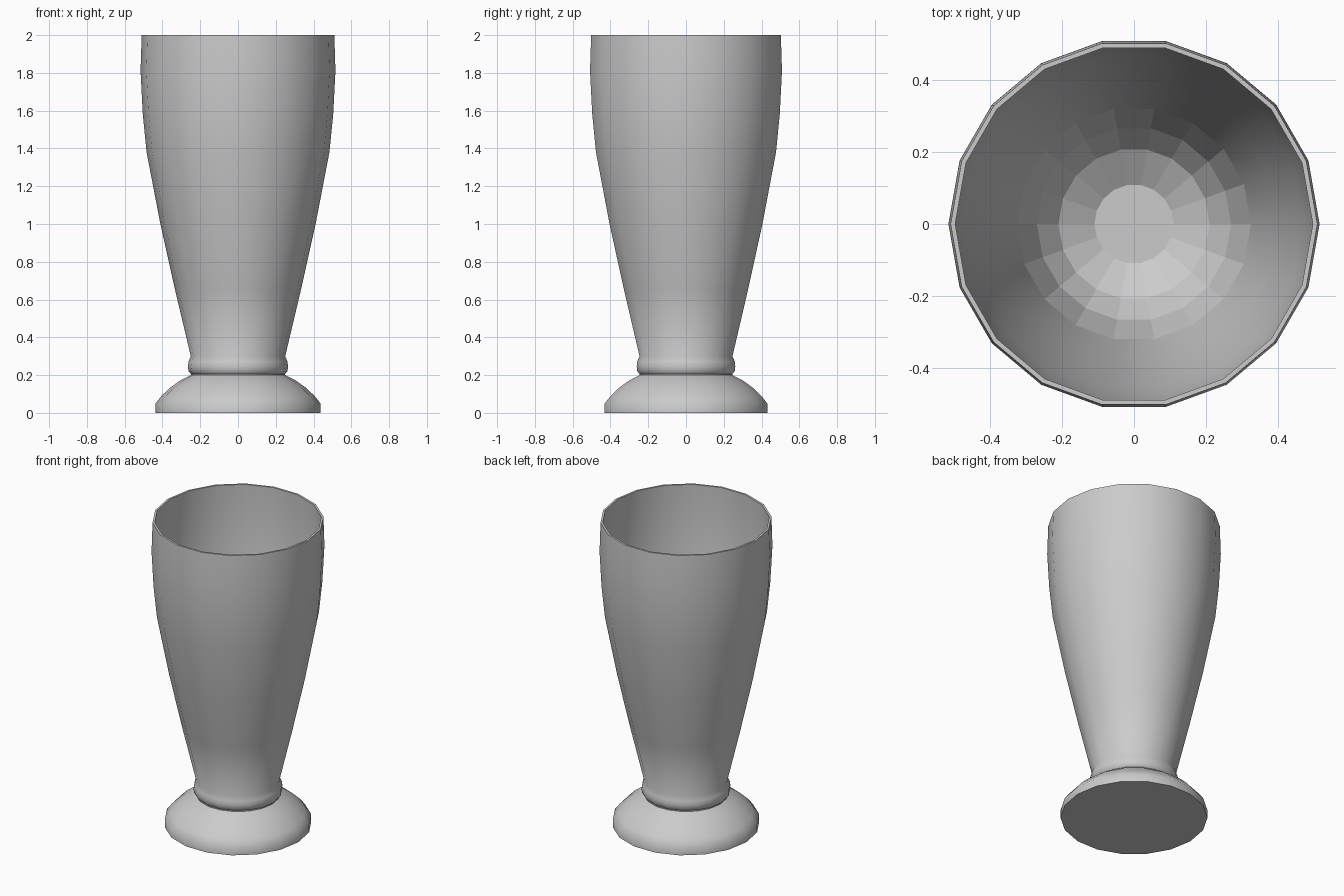
import bpy, bmesh, math

if "Cube" in bpy.data.objects:
    bpy.data.objects.remove(bpy.data.objects["Cube"])

SIDES = 18

# Profile (radius, height): foot, collar, outer wall, rim, inner wall, inner floor
outer = [(0.437, 0.0), (0.437, 0.05), (0.405, 0.09), (0.36, 0.133), (0.305, 0.172), (0.25, 0.2),
         (0.25, 0.207), (0.262, 0.22), (0.265, 0.245), (0.262, 0.272), (0.25, 0.3),
         (0.333, 0.65), (0.411, 1.0), (0.484, 1.38), (0.504, 1.58), (0.516, 1.81), (0.51, 2.0)]
inner = [(0.497, 2.0), (0.502, 1.81), (0.49, 1.58), (0.47, 1.38), (0.398, 1.0), (0.325, 0.65)]
bowl_floor = [(0.27, 0.5), (0.21, 0.42), (0.11, 0.36)]


def lathe(name, profile, flat_from):
    """Spin a profile around z; rings from index flat_from onward stay flat shaded."""
    bm = bmesh.new()
    rings = []
    for r, z in profile:
        rings.append([bm.verts.new((r * math.cos(2 * math.pi * i / SIDES),
                                    r * math.sin(2 * math.pi * i / SIDES), z))
                      for i in range(SIDES)])
    flat = []
    for k, (a, b) in enumerate(zip(rings, rings[1:])):
        for i in range(SIDES):
            j = (i + 1) % SIDES
            f = bm.faces.new((a[i], a[j], b[j], b[i]))
            if k >= flat_from:
                flat.append(f)
    flat.append(bm.faces.new(rings[0][::-1]))
    flat.append(bm.faces.new(rings[-1]))
    bm.normal_update()
    bm.faces.index_update()
    flat_ids = [f.index for f in flat]
    mesh = bpy.data.meshes.new(name)
    bm.to_mesh(mesh)
    bm.free()
    obj = bpy.data.objects.new(name, mesh)
    bpy.context.collection.objects.link(obj)
    bpy.context.view_layer.objects.active = obj
    obj.select_set(True)
    bpy.ops.object.shade_smooth_by_angle(angle=math.radians(40))
    for i in flat_ids:
        mesh.polygons[i].use_smooth = False
    return obj


# Footed drinking glass with a faceted inner base
lathe("footed_glass", outer + inner + bowl_floor, len(outer) + len(inner) - 1)
